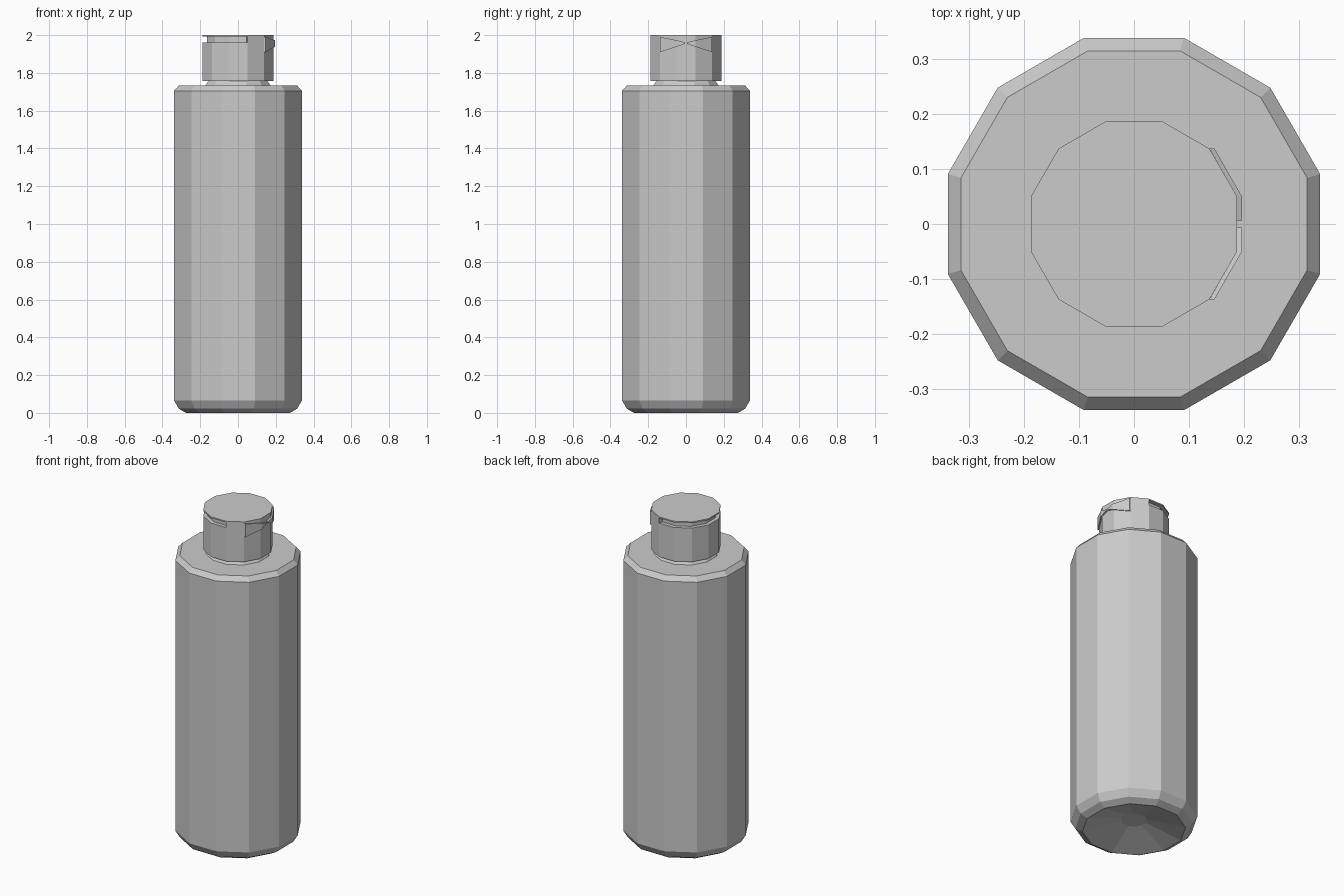
import bpy, bmesh
from math import cos, sin, pi, radians

old = bpy.data.objects.get("Cube")
if old:
    bpy.data.objects.remove(old, do_unlink=True)

SIDES = 12
FLAT = cos(pi / SIDES)          # flat-to-centre distance over corner radius


def material(name, rgb):
    m = bpy.data.materials.new(name)
    m.use_nodes = True
    m.diffuse_color = (*rgb, 1)
    m.node_tree.nodes["Principled BSDF"].inputs["Base Color"].default_value = (*rgb, 1)
    return m


grey = material("light grey plastic", (0.6, 0.6, 0.6))


def finish(name, bm):
    bmesh.ops.recalc_face_normals(bm, faces=bm.faces[:])
    mesh = bpy.data.meshes.new(name)
    bm.to_mesh(mesh)
    bm.free()
    mesh.materials.append(grey)
    obj = bpy.data.objects.new(name, mesh)
    bpy.context.collection.objects.link(obj)
    return obj


def lathe(profile):
    """Closed twelve-sided solid from (flat radius, height) pairs, bottom to top."""
    bm = bmesh.new()
    rings = []
    for r, z in profile:
        angles = [2 * pi * (k + 0.5) / SIDES for k in range(SIDES)]
        rings.append([bm.verts.new((r / FLAT * cos(a), r / FLAT * sin(a), z)) for a in angles])
    for low, high in zip(rings, rings[1:]):
        for k in range(SIDES):
            n = (k + 1) % SIDES
            bm.faces.new((low[k], low[n], high[n], high[k]))
    bm.faces.new(rings[0][::-1])
    bm.faces.new(rings[-1])
    return bm


# Bottle body with a hollowed base and bevelled shoulder
finish("bottle_body", lathe([(0.07, 0.06), (0.275, 0), (0.313, 0.022), (0.338, 0.065),
                             (0.338, 1.705), (0.314, 1.732)]))

# Short tapering neck
finish("neck", lathe([(0.175, 1.73), (0.15, 1.765)]))

# Cap with a finger groove running round every side except the +x ones
cap = lathe([(0.187, 1.757), (0.187, 1.962), (0.187, 1.992), (0.187, 2.0)])
band = []
for f in cap.faces:
    c = f.calc_center_median()
    if 1.965 < c.z < 1.99 and c.x < 0.02:
        band.append(f)
# the facets centred on the front and back belong to the groove too
made = bmesh.ops.extrude_face_region(cap, geom=band)
for v in made["geom"]:
    if isinstance(v, bmesh.types.BMVert):
        v.co.x *= 0.88
        v.co.y *= 0.88
bmesh.ops.delete(cap, geom=[f for f in band if f.is_valid], context='FACES')
finish("flip_cap", cap)

# Raised bow-shaped grip: two tapering plates wrapped round the +x facets
COLUMNS = [(0.137, 0.137, 1.91, 1.99), (0.187, 0.05, 1.938, 1.973), (0.187, 0.006, 1.954, 1.962)]
for side, label in ((1, "back"), (-1, "front")):
    bm = bmesh.new()
    loops = []
    for x, y, low, high in COLUMNS:
        corners = [(x, low), (x + 0.009, low), (x + 0.009, high), (x, high)]
        loops.append([bm.verts.new((px, side * y, z)) for px, z in corners])
    for a, b in zip(loops, loops[1:]):
        for k in range(4):
            n = (k + 1) % 4
            bm.faces.new((a[k], a[n], b[n], b[k]))
    bm.faces.new(loops[0])
    bm.faces.new(loops[-1])
    finish("grip_plate_" + label, bm)
